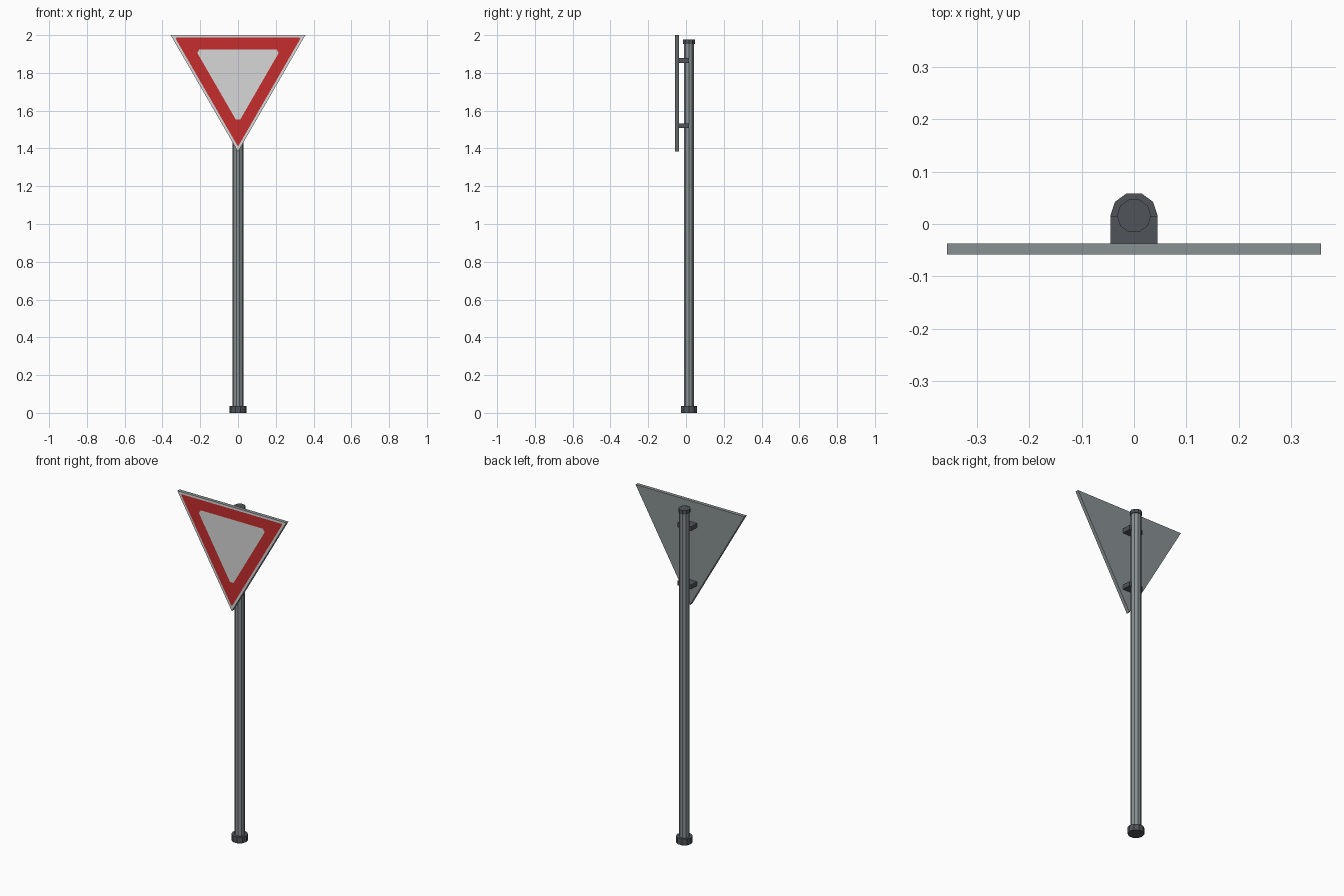
import bpy, bmesh, math
from mathutils import Vector

if "Cube" in bpy.data.objects:
    bpy.data.objects.remove(bpy.data.objects["Cube"])


def material(name, rgb):
    m = bpy.data.materials.new(name)
    m.diffuse_color = (*rgb, 1)
    m.use_nodes = True
    m.node_tree.nodes["Principled BSDF"].inputs["Base Color"].default_value = m.diffuse_color
    return m


GREY = material("galvanised grey", (0.25, 0.285, 0.29))
DARK = material("dark grey", (0.08, 0.09, 0.10))
RED = material("red", (0.57, 0.027, 0.027))
WHITE = material("off white", (0.68, 0.68, 0.68))

POLE_Y = 0.0157                    # pole axis
FRONT, BACK = -0.0585, -0.0375     # sign plate faces
HALF = 0.3565                      # half width of the sign
SIDE_DROP = HALF * math.sqrt(3)    # height of the sign


def cylinder(name, radius, z0, z1, mat):
    bpy.ops.mesh.primitive_cylinder_add(vertices=10, radius=radius, depth=z1 - z0,
                                        location=(0, POLE_Y, (z0 + z1) / 2))
    ob = bpy.context.object
    ob.name = name
    # decagon corners point along x
    ob.rotation_euler.z = math.radians(90)
    ob.data.materials.append(mat)


def box(name, x, y, z, mat):
    bpy.ops.mesh.primitive_cube_add(size=1, location=(sum(x) / 2, sum(y) / 2, sum(z) / 2))
    ob = bpy.context.object
    ob.name = name
    ob.scale = (x[1] - x[0], y[1] - y[0], z[1] - z[0])
    ob.data.materials.append(mat)


def triangle_loop(inset, cut, y):
    """Downward triangle, inset from the sign edge, with its corners cut off."""
    w = HALF - inset * math.sqrt(3)
    corners = [Vector((-w, y, 2 - inset)), Vector((0, y, 2 - SIDE_DROP + 2 * inset)),
               Vector((w, y, 2 - inset))]
    step = cut / math.cos(math.radians(30))
    points = []
    for i, c in enumerate(corners):
        for other in (corners[i - 1], corners[(i + 1) % 3]):
            points.append(c + (other - c).normalized() * step)
    return points


# Post, foot collar and top cap
cylinder("post", 0.029, 0.002, 1.96, GREY)
cylinder("foot_collar", 0.045, 0, 0.037, DARK)
cylinder("top_cap", 0.0325, 1.953, 1.976, DARK)

# Brackets joining the post to the sign
for name, z in (("lower_bracket", 1.52), ("upper_bracket", 1.865)):
    box(name, (-0.045, 0.045), (BACK, POLE_Y), (z - 0.013, z + 0.013), DARK)

# Sign plate: back, rim, pale border, red band and pale centre
bm = bmesh.new()
loops = [[bm.verts.new(p) for p in triangle_loop(*spec)] for spec in (
    (0, 0, BACK), (0, 0, FRONT), (0.0135, 0.006, FRONT), (0.075, 0.0195, FRONT))]
bm.faces.new(loops[0])
for mat_index, (a, b) in enumerate(zip(loops, loops[1:])):
    for i in range(6):
        j = (i + 1) % 6
        bm.faces.new((a[i], a[j], b[j], b[i])).material_index = mat_index
bm.faces.new(loops[3]).material_index = 1
bmesh.ops.remove_doubles(bm, verts=bm.verts, dist=0.0001)
bmesh.ops.recalc_face_normals(bm, faces=bm.faces)
mesh = bpy.data.meshes.new("sign_plate")
bm.to_mesh(mesh)
bm.free()
for m in (GREY, WHITE, RED):
    mesh.materials.append(m)
bpy.context.collection.objects.link(bpy.data.objects.new("sign_plate", mesh))
